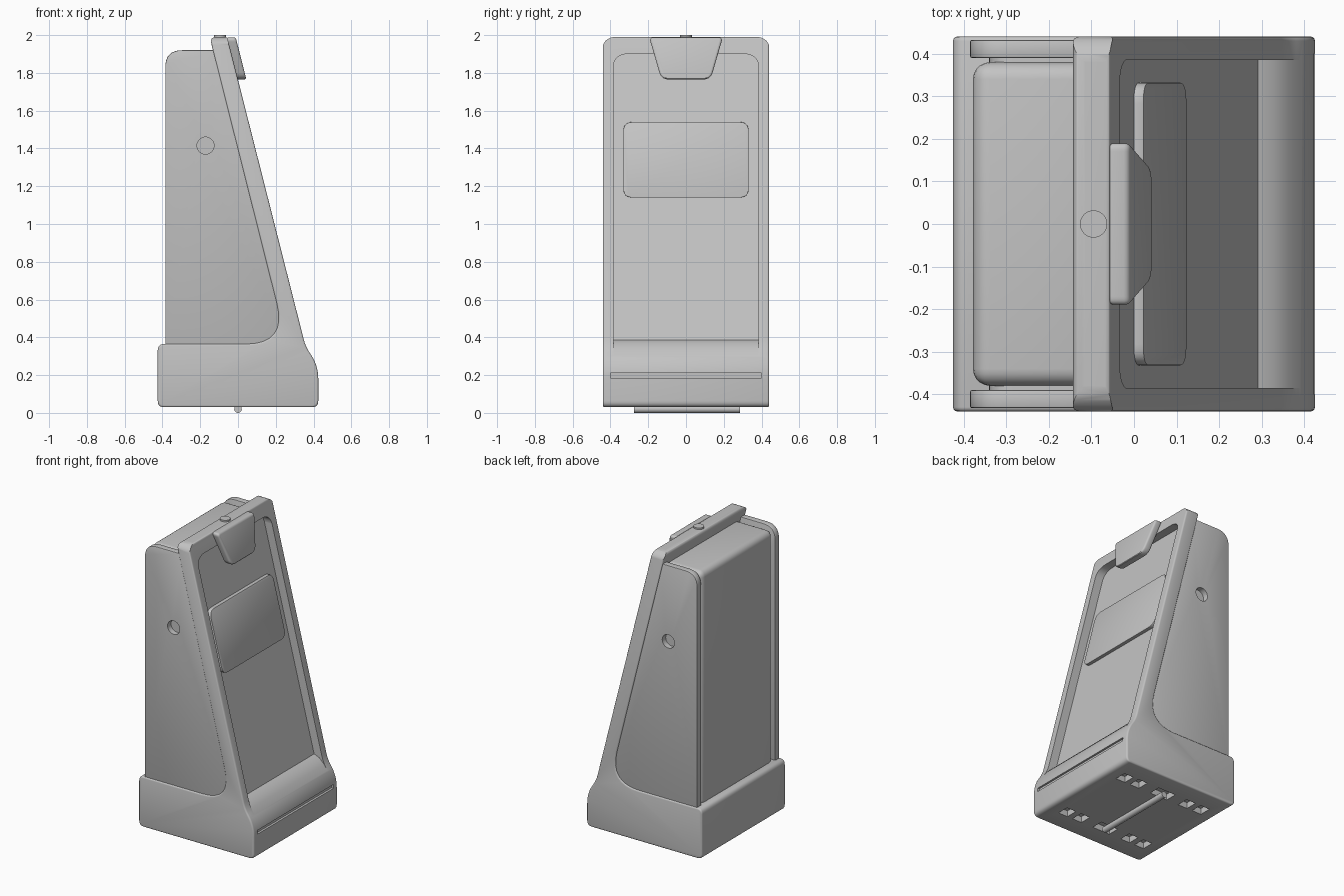
import bpy, bmesh, math
from mathutils import Vector

if "Cube" in bpy.data.objects:
    bpy.data.objects.remove(bpy.data.objects["Cube"])

grey = bpy.data.materials.new("light_grey")
grey.use_nodes = True
colour = (0.55, 0.55, 0.55, 1)
grey.diffuse_color = colour
grey.node_tree.nodes["Principled BSDF"].inputs["Base Color"].default_value = colour


def slope(z):
    """x of the sloping front surface at height z"""
    return 0.355 - 0.253 * (z - 0.36)


def fillet(points, steps=8):
    """Round each corner (a, b, size) of an outline."""
    out = []
    for i, (a, b, size) in enumerate(points):
        p = Vector((a, b))
        if not size:
            out.append(p)
            continue
        before = Vector(points[i - 1][:2])
        after = Vector(points[(i + 1) % len(points)][:2])
        s = p + (before - p).normalized() * size
        e = p + (after - p).normalized() * size
        for k in range(steps + 1):
            t = k / steps
            out.append(s * (1 - t) ** 2 + p * 2 * t * (1 - t) + e * t * t)
    return out


# Ways to place an outline point (a, b) at depth d
def along_y(a, b, d):
    return (a, d, b)


def along_x(a, b, d):
    return (d, a, b)


def on_slope(a, b, d):
    return (slope(b) + d, a, b)


def activate(obj):
    bpy.ops.object.select_all(action="DESELECT")
    obj.select_set(True)
    bpy.context.view_layer.objects.active = obj


def apply(obj, mod):
    activate(obj)
    bpy.ops.object.modifier_apply(modifier=mod.name)


def prism(name, points, lo, hi, place, bevel=0, segments=3):
    bm = bmesh.new()
    outline = fillet(points)
    low = [bm.verts.new(place(p.x, p.y, lo)) for p in outline]
    high = [bm.verts.new(place(p.x, p.y, hi)) for p in outline]
    bm.faces.new(low)
    bm.faces.new(high[::-1])
    for i in range(len(low)):
        j = (i + 1) % len(low)
        bm.faces.new((low[j], low[i], high[i], high[j]))
    bmesh.ops.recalc_face_normals(bm, faces=bm.faces)
    mesh = bpy.data.meshes.new(name)
    bm.to_mesh(mesh)
    bm.free()
    obj = bpy.data.objects.new(name, mesh)
    bpy.context.collection.objects.link(obj)
    mesh.materials.append(grey)
    if bevel:
        mod = obj.modifiers.new("bevel", "BEVEL")
        mod.width, mod.segments = bevel, segments
        mod.limit_method, mod.angle_limit = "ANGLE", math.radians(40)
        apply(obj, mod)
    return obj


def box(name, x, y, z, sx, sy, sz):
    pts = [(x + i * sx / 2, z + k * sz / 2, 0) for i, k in ((-1, -1), (1, -1), (1, 1), (-1, 1))]
    return prism(name, pts, y - sy / 2, y + sy / 2, along_y)


def cylinder(name, place, radius, length, rotation=(0, 0, 0)):
    bpy.ops.mesh.primitive_cylinder_add(vertices=32, radius=radius, depth=length,
                                        location=place, rotation=rotation)
    obj = bpy.context.object
    obj.name = name
    obj.data.materials.append(grey)
    return obj


def cut(obj, cutter, operation="DIFFERENCE"):
    mod = obj.modifiers.new("cut", "BOOLEAN")
    mod.operation, mod.object, mod.solver = operation, cutter, "EXACT"
    apply(obj, mod)
    bpy.data.objects.remove(cutter)


def rect(w, z0, z1, low, high):
    return [(-w, z0, low), (w, z0, low), (w, z1, high), (-w, z1, high)]


# Base and sloping frame in one side profile
frame = prism("base_and_frame", [
    (-0.425, 0.03, 0.035), (0.425, 0.03, 0.035), (0.425, 0.25, 0.07),
    (0.358, 0.35, 0.04), (slope(1.99), 1.99, 0.012), (-0.15, 1.99, 0.035),
    (0.259, 0.365, 0.22), (-0.425, 0.365, 0.035)], -0.44, 0.44, along_y, 0.01)
cut(frame, prism("corner_rounder", rect(0.445, -0.1, 1.991, 0, 0.08), -1, 1, along_x), "INTERSECT")

# Display recess: floor blends into the curved front of the base
recess = prism("recess_cutter", [
    (slope(1.9) - 0.057, 1.9, 0), (slope(0.385) - 0.057, 0.385, 0), (0.33, 0.37, 0),
    (0.365, 0.335, 0), (0.395, 0.295, 0), (0.7, 0.295, 0), (0.7, 1.9, 0)],
    -0.385, 0.385, along_y)
cut(recess, prism("recess_rounder", rect(0.386, 0, 1.9, 0, 0.08), -1, 1, along_x), "INTERSECT")
cut(frame, recess)

# Slot across the base front
cut(frame, box("slot_cutter", 0.425, 0, 0.198, 0.03, 0.8, 0.024))

# Pockets under the base
for y in (-0.27, 0.27):
    for x in (-0.3, -0.19, 0, 0.19, 0.3):
        width = 0.13 if x == 0 else 0.07
        cut(frame, box("pocket_cutter", x, y, 0.03, width, 0.08, 0.08))

# Main body and its inner core
prism("body", [(-0.378, 0.34, 0), (slope(0.34) - 0.06, 0.34, 0),
               (slope(1.905) - 0.06, 1.905, 0), (-0.378, 1.905, 0)],
      -0.38, 0.38, along_y, 0.04, 5)
prism("core", [(-0.34, 0.34, 0), (slope(0.34) - 0.07, 0.34, 0),
               (slope(1.87) - 0.07, 1.87, 0), (-0.34, 1.87, 0.06)],
      -0.395, 0.395, along_y)

# Side panels with a round opening
for side, label in ((1, "back"), (-1, "front")):
    panel = prism(label + "_side_panel", [
        (-0.385, 0.34, 0), (slope(0.34) - 0.07, 0.34, 0),
        (slope(1.92) - 0.07, 1.92, 0), (-0.385, 1.92, 0.09)],
        side * 0.39, side * 0.432, along_y, 0.004, 2)
    cut(panel, cylinder("hole_cutter", (-0.172, side * 0.42, 1.415), 0.045, 0.1,
                        (math.pi / 2, 0, 0)))

# Raised display plate, tapered badge, top button and foot rod
prism("display", rect(0.332, 1.14, 1.54, 0.05, 0.05), -0.07, -0.034, on_slope, 0.003, 2)
prism("badge", [(-0.13, 1.765, 0.04), (0.13, 1.765, 0.04),
                (0.195, 1.988, 0.025), (-0.195, 1.988, 0.025)],
      -0.006, 0.045, on_slope, 0.012)
cylinder("top_button", (-0.095, 0, 1.985), 0.032, 0.03)
cylinder("foot_rod", (0, 0.005, 0.02), 0.02, 0.56, (math.pi / 2, 0, 0))

# Smooth shading with sharp edges kept
for obj in bpy.context.scene.objects:
    if obj.type == "MESH" and obj.data.materials and obj.data.materials[0] == grey:
        activate(obj)
        bpy.ops.object.shade_smooth_by_angle(angle=math.radians(35))
